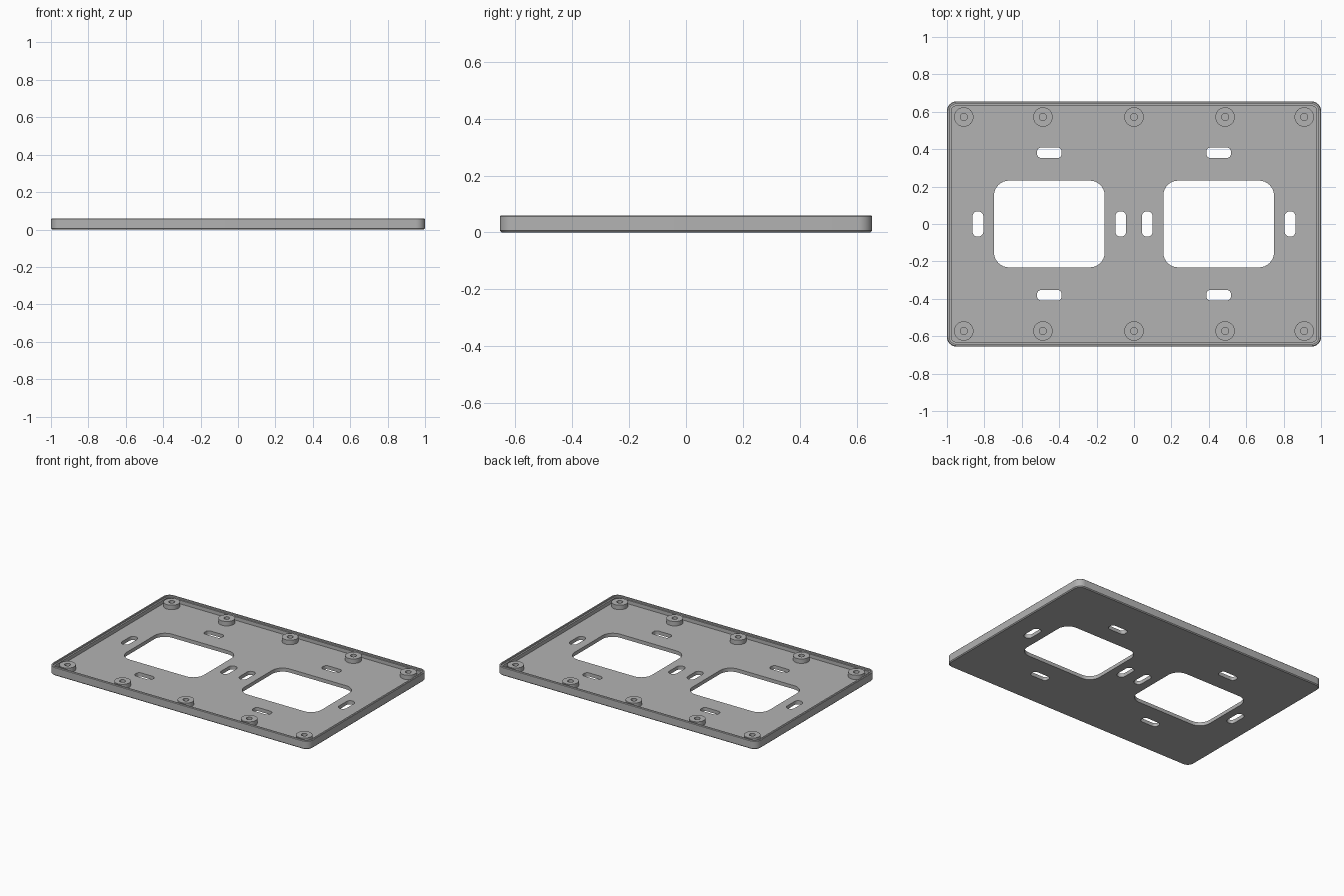
import bpy, bmesh, math
from mathutils import Vector

if "Cube" in bpy.data.objects:
    bpy.data.objects.remove(bpy.data.objects["Cube"])

grey = bpy.data.materials.new("plain grey")
grey.diffuse_color = (0.45, 0.45, 0.45, 1)
grey.use_nodes = True
grey.node_tree.nodes["Principled BSDF"].inputs["Base Color"].default_value = grey.diffuse_color

HX, HY, TOP, FLOOR = 1.0, 0.655, 0.06, 0.025


def rounded_rect(cx, cy, hx, hy, r, n=8):
    """Outline points, anticlockwise."""
    pts = []
    for k, (sx, sy) in enumerate([(1, 1), (-1, 1), (-1, -1), (1, -1)]):
        for i in range(n + 1):
            a = math.radians(90 * k + 90 * i / n)
            pts.append((cx + sx * (hx - r) + r * math.cos(a),
                        cy + sy * (hy - r) + r * math.sin(a)))
    return pts


def ring(bm, pts, z):
    return [bm.verts.new((x, y, z)) for x, y in pts]


def bridge(bm, a, b):
    n = len(a)
    for i in range(n):
        j = (i + 1) % n
        bm.faces.new((a[i], a[j], b[j], b[i]))


def fill(bm, rings, up):
    """Flat face bounded by the first ring, pierced by the others."""
    edges = []
    for r in rings:
        for i in range(len(r)):
            e = bm.edges.get((r[i], r[(i + 1) % len(r)]))
            edges.append(e)
    bmesh.ops.triangle_fill(bm, edges=edges, use_beauty=True, normal=Vector((0, 0, up)))


def finish(bm, name):
    bmesh.ops.recalc_face_normals(bm, faces=bm.faces)
    me = bpy.data.meshes.new(name)
    bm.to_mesh(me)
    bm.free()
    me.materials.append(grey)
    ob = bpy.data.objects.new(name, me)
    bpy.context.collection.objects.link(ob)
    bpy.ops.object.select_all(action='DESELECT')
    ob.select_set(True)
    bpy.context.view_layer.objects.active = ob
    bpy.ops.object.shade_smooth_by_angle(angle=math.radians(30))
    return ob


# Tray: rim cross-section (inset, height) from the underside up and over to the floor
bm = bmesh.new()
profile = [(0.006, 0), (0, 0.006), (0, TOP - 0.004), (0.004, TOP),
           (0.013, TOP), (0.013, 0.05), (0.024, 0.05), (0.024, FLOOR)]
rim = [ring(bm, rounded_rect(0, 0, HX - d, HY - d, 0.05 - d), z) for d, z in profile]
for a, b in zip(rim, rim[1:]):
    bridge(bm, a, b)

# Two windows, each with four slots around it
openings = []
for s in (-1, 1):
    cx = s * 0.4525
    openings.append(rounded_rect(cx, 0, 0.296, 0.232, 0.08))
    for t in (-1, 1):
        openings.append(rounded_rect(cx, t * 0.381, 0.066, 0.028, 0.022))
        openings.append(rounded_rect(cx + t * 0.382, 0, 0.029, 0.068, 0.028))
low = [ring(bm, p, 0) for p in openings]
high = [ring(bm, p, FLOOR) for p in openings]
for a, b in zip(low, high):
    bridge(bm, a, b)
fill(bm, [rim[0]] + low, -1)
fill(bm, [rim[-1]] + high, 1)
finish(bm, "tray")


# Screw bosses with blind holes
def boss(x, y, name):
    bm = bmesh.new()
    rings = []
    for r, z in [(0.052, FLOOR - 0.005), (0.052, 0.056), (0.019, 0.056), (0.019, 0.028)]:
        pts = [(x + r * math.cos(math.tau * i / 32), y + r * math.sin(math.tau * i / 32))
               for i in range(32)]
        rings.append(ring(bm, pts, z))
    for a, b in zip(rings, rings[1:]):
        bridge(bm, a, b)
    bm.faces.new(rings[0])
    bm.faces.new(rings[-1])
    finish(bm, name)


for y, side in ((-0.572, "front"), (0.572, "back")):
    for i, x in enumerate((-0.91, -0.487, 0, 0.487, 0.91)):
        boss(x, y, f"{side}_boss_{i + 1}")
